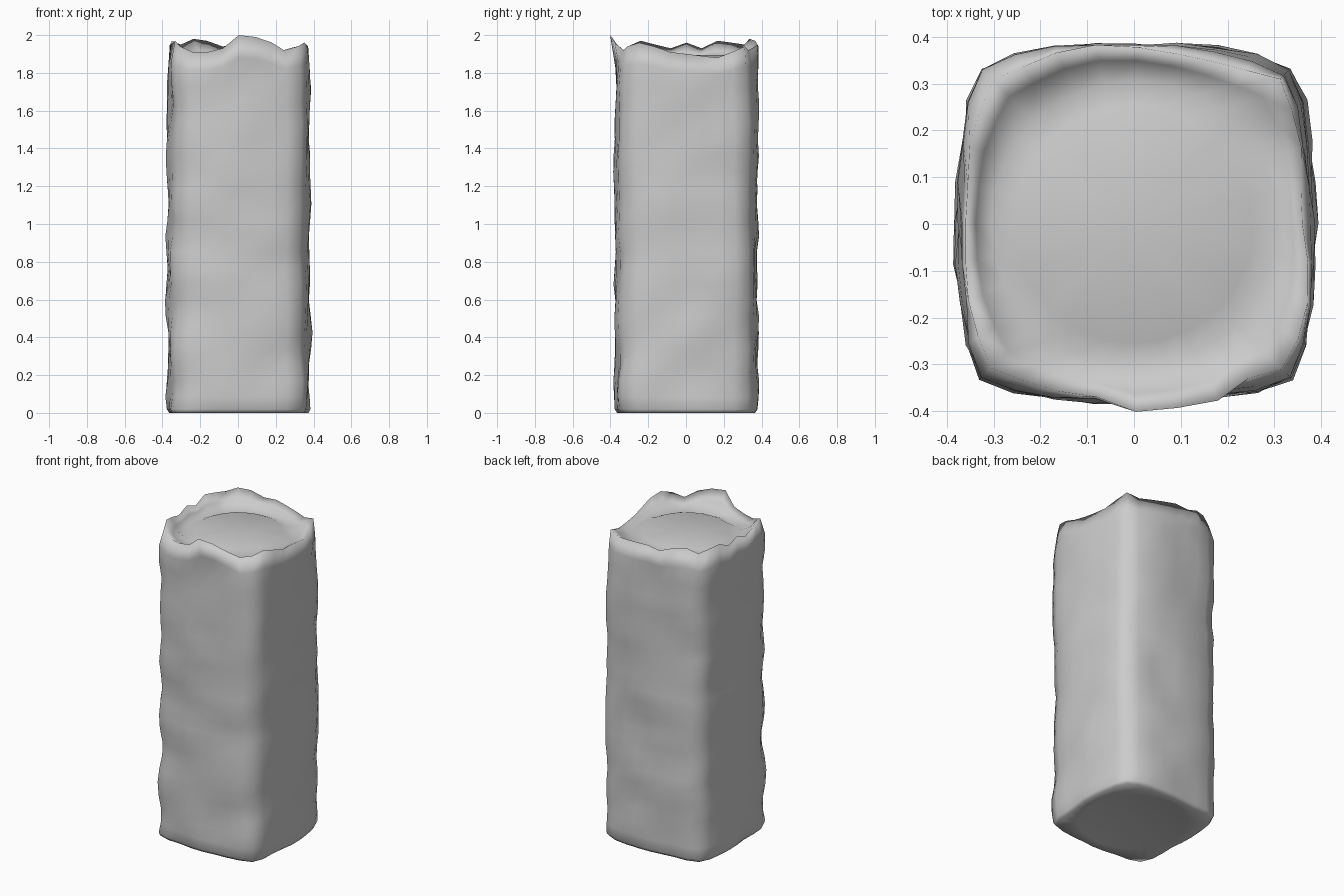
import bpy, bmesh, math
from mathutils import Vector, noise

if "Cube" in bpy.data.objects:
    bpy.data.objects.remove(bpy.data.objects["Cube"])

N = 8            # steps per side
SEG = 4 * N
ROWS = 22
# rim heights (hundredths above 1.80), counter-clockwise from the front left corner
RIM = [14, 11, 11, 13, 20, 19, 16, 12,   14, 16, 14, 11, 10, 9, 8, 11,
       14, 12, 13, 14, 15, 14, 17, 18,   15, 16, 17, 13, 16, 13, 15, 17]
FLOOR = 1.895


def square_point(i):
    """Point on a square with bulging sides and softened corners."""
    side, k = divmod(i, N)
    t = -1 + 2 * k / N
    if k == 0:
        x, y = -0.325, -0.325
    else:
        x, y = 0.34 * t, -(0.377 - 0.04 * t * t)
    a = side * math.pi / 2
    return Vector((x * math.cos(a) - y * math.sin(a),
                   x * math.sin(a) + y * math.cos(a), 0))


def crumple(p):
    """Diagonal wrinkles: noise stretched along a slanted direction."""
    ang = math.atan2(p.y, p.x)
    q = Vector((p.x * 2.6, p.y * 2.6, p.z * 3.6 - ang * 1.2 * math.cos(ang / 2)))
    fine = Vector((p.x * 5, p.y * 5, p.z * 6 + 9))
    return 0.016 * noise.noise(q) + 0.018 * noise.noise(fine)


def round_ring(r, z):
    """Ring of vertices on a circle, aligned with the square outline."""
    return [bm.verts.new((d.x * r, d.y * r, z))
            for d in (square_point(i).normalized() for i in range(SEG))]


bm = bmesh.new()

# underside: slightly recessed disc
rings = [round_ring(0.26, 0.015), round_ring(0.31, 0.004)]

# crumpled outer walls, from a small foot bevel up to the ragged rim
levels = [0, 0.01] + [j / ROWS for j in range(1, ROWS + 1)]
for f in levels:
    ring = []
    for i in range(SEG):
        p = square_point(i)
        top = 1.8 + RIM[i] / 100
        p.z = f * (1.87 + (top - 1.87) * max(0, (f - 0.8) / 0.2))
        d = Vector((p.x, p.y, 0)).normalized()
        off = crumple(p)
        if f == 0:
            off -= 0.012
        if f == 1:
            # rim folds in a little, and flares where it rises in front
            off -= 0.02 if i % N in (0, 1, N - 1) else 0.01
            if 4 <= i <= 6:
                off += 0.024
        p += d * off + Vector((0.004, 0.002, 0))
        ring.append(bm.verts.new(p))
    rings.append(ring)
rim = rings[-1]

# inside of the rim: slope into a shallow groove, then up to the round top
slope, groove = [], []
for i, v in enumerate(rim):
    d = Vector((v.co.x, v.co.y, 0)).normalized()
    bottom = Vector((d.x * 0.305, d.y * 0.305, min(1.872, v.co.z - 0.01)))
    p = v.co.lerp(bottom, 0.4)
    p.z = v.co.z * 0.45 + bottom.z * 0.55
    slope.append(bm.verts.new(p))
    bottom.z += 0.015 * noise.noise(d * 3)
    groove.append(bm.verts.new(bottom))
rings += [slope, groove, round_ring(0.255, FLOOR)]

for a, b in zip(rings, rings[1:]):
    for i in range(SEG):
        k = (i + 1) % SEG
        bm.faces.new((a[i], a[k], b[k], b[i]))

# close the underside and the top
for ring, z in ((rings[0], 0.015), (rings[-1], FLOOR)):
    c = bm.verts.new((0, 0, z))
    for i in range(SEG):
        bm.faces.new((ring[i], ring[(i + 1) % SEG], c))
bmesh.ops.recalc_face_normals(bm, faces=bm.faces)

mesh = bpy.data.meshes.new("crumpled_block")
bm.to_mesh(mesh)
bm.free()
block = bpy.data.objects.new("crumpled_block", mesh)
bpy.context.collection.objects.link(block)
mat = bpy.data.materials.new("light grey")
mat.diffuse_color = (0.6, 0.6, 0.6, 1)
mat.use_nodes = True
mat.node_tree.nodes["Principled BSDF"].inputs["Base Color"].default_value = mat.diffuse_color
mesh.materials.append(mat)
for p in mesh.polygons:
    p.use_smooth = True
